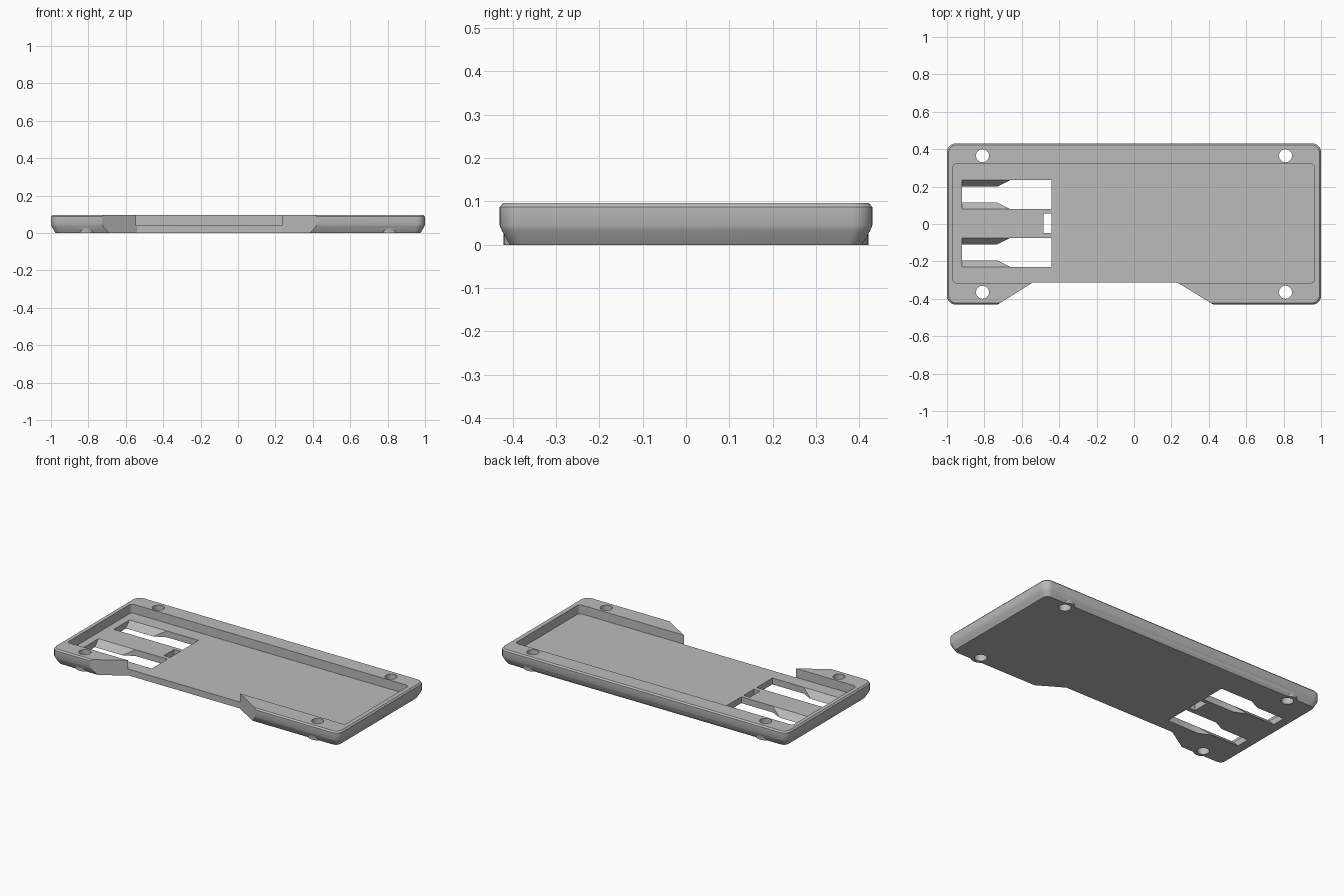
import bpy, bmesh, math
from mathutils import Vector

cube = bpy.data.objects.get("Cube")
if cube:
    bpy.data.objects.remove(cube, do_unlink=True)

grey = bpy.data.materials.new("plain_grey")
grey.use_nodes = True
GREY = (0.5, 0.5, 0.5, 1)
grey.diffuse_color = GREY
grey.node_tree.nodes["Principled BSDF"].inputs["Base Color"].default_value = GREY


def loft(name, rings):
    """Skin equal-length rings of 3D points and cap both ends."""
    bm = bmesh.new()
    loops = [[bm.verts.new(p) for p in ring] for ring in rings]
    n = len(loops[0])
    for a, b in zip(loops, loops[1:]):
        for i in range(n):
            j = (i + 1) % n
            bm.faces.new((a[i], a[j], b[j], b[i]))
    bm.faces.new(loops[0][::-1])
    bm.faces.new(loops[-1])
    bmesh.ops.recalc_face_normals(bm, faces=bm.faces)
    mesh = bpy.data.meshes.new(name)
    bm.to_mesh(mesh)
    bm.free()
    mesh.materials.append(grey)
    obj = bpy.data.objects.new(name, mesh)
    bpy.context.collection.objects.link(obj)
    return obj


def prism(name, outline, z0, z1):
    return loft(name, [[(x, y, z) for x, y in outline] for z in (z0, z1)])


def rounded_rect(x0, x1, y0, y1, r, steps=8):
    corners = [(x1 - r, y1 - r), (x0 + r, y1 - r), (x0 + r, y0 + r), (x1 - r, y0 + r)]
    pts = []
    for k, (cx, cy) in enumerate(corners):
        for s in range(steps + 1):
            a = math.pi / 2 * (k + s / steps)
            pts.append((cx + r * math.cos(a), cy + r * math.sin(a)))
    return pts


def circle(cx, cy, r, n=32):
    return [(cx + r * math.cos(math.tau * i / n), cy + r * math.sin(math.tau * i / n))
            for i in range(n)]


def combine(target, tool, operation):
    """Apply an exact boolean, then drop the helper."""
    tool.hide_render = True
    mod = target.modifiers.new("cut", 'BOOLEAN')
    mod.operation = operation
    mod.solver = 'EXACT'
    mod.object = tool
    bpy.context.view_layer.objects.active = target
    bpy.ops.object.modifier_apply(modifier=mod.name)
    bpy.data.objects.remove(tool, do_unlink=True)


# Outer shell: curved underside edge, straight wall, small top chamfer
profile = [(0.024, 0), (0.019, 0.008), (0.005, 0.033), (0, 0.045), (0, 0.087), (0.008, 0.096)]
tray = loft("tray", [
    [(x, y, z) for x, y in rounded_rect(d - 1, 1 - d, d - 0.43, 0.43 - d, 0.045 - d / 2)]
    for d, z in profile])

# Screw bosses on the underside
holes = [(sx * 0.81, sy * 0.365) for sx in (-1, 1) for sy in (-1, 1)]
for x, y in holes:
    combine(tray, prism("screw_boss", circle(x, y, 0.056), 0, 0.025), 'UNION')

# Shallow recess
FLOOR = 0.04
combine(tray, prism("recess_cutter", rounded_rect(-0.968, 0.964, -0.315, 0.322, 0.02),
                    FLOOR, 0.2), 'DIFFERENCE')

# Slanted notch in the front edge
notch = [(-0.54, -0.312), (0.23, -0.312), (0.415, -0.425), (0.578, -0.525),
         (-0.88, -0.525), (-0.72, -0.425)]
combine(tray, prism("notch_cutter", notch, -0.1, 0.2), 'DIFFERENCE')

# Screw holes
for x, y in holes:
    combine(tray, prism("screw_hole_cutter", circle(x, y, 0.035), -0.1, 0.2), 'DIFFERENCE')

# Two slots that narrow towards the right end, with sloped side ramps
X0, X1, HALF, NARROW = -0.92, -0.44, 0.078, 0.043
for cy in (0.157, -0.152):
    half_outline = [(X0, NARROW), (-0.73, NARROW), (-0.66, HALF), (X1, HALF)]
    outline = [(x, cy + h) for x, h in half_outline]
    outline += [(x, cy - h) for x, h in reversed(half_outline)]
    combine(tray, prism("slot_cutter", outline, -0.1, 0.07), 'DIFFERENCE')
    slope = (HALF - NARROW) / FLOOR
    low, high = -0.01, 0.06
    a, b = NARROW + slope * low, NARROW + slope * high
    section = [(cy - a, low), (cy + a, low), (cy + b, high), (cy - b, high)]
    combine(tray, loft("ramp_cutter", [[(x, y, z) for y, z in section] for x in (X0, -0.6)]),
            'DIFFERENCE')

# Small slot between them
combine(tray, prism("small_slot_cutter",
                    [(-0.483, -0.047), (X1, -0.047), (X1, 0.055), (-0.483, 0.055)],
                    -0.1, 0.07), 'DIFFERENCE')

bpy.ops.object.select_all(action='DESELECT')
tray.select_set(True)
bpy.context.view_layer.objects.active = tray
bpy.ops.object.shade_smooth_by_angle(angle=math.radians(30))
